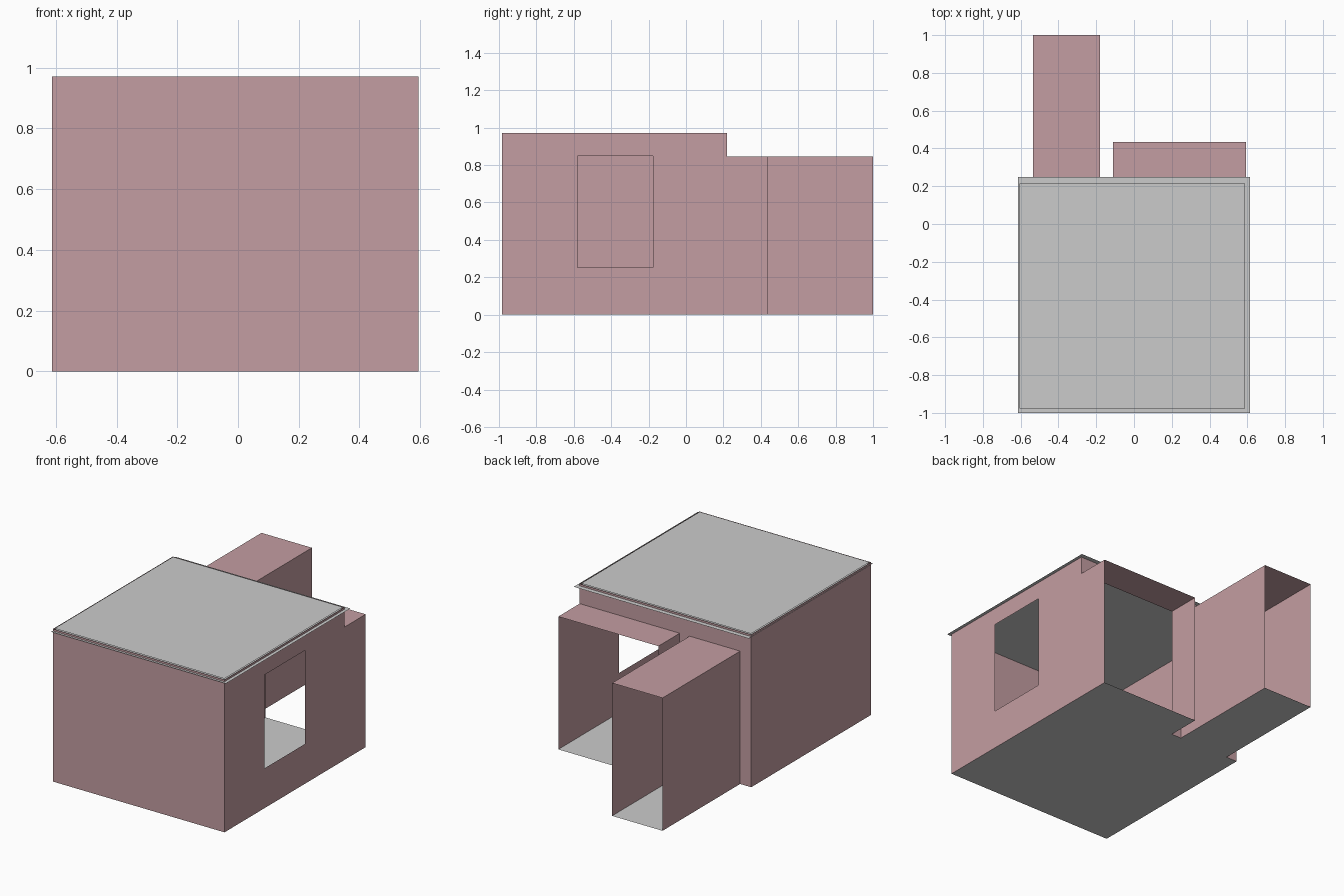
import bpy, bmesh
from mathutils import Vector

if "Cube" in bpy.data.objects:
    bpy.data.objects.remove(bpy.data.objects["Cube"])

pink = bpy.data.materials.new("pink_wall")
pink.diffuse_color = (0.55, 0.34, 0.36, 1)
pink.use_nodes = True
pink.node_tree.nodes["Principled BSDF"].inputs["Base Color"].default_value = pink.diffuse_color

X0, X1 = -0.613, 0.594      # room width
Y0, Y1 = -0.984, 0.22       # room depth
H, HP = 0.971, 0.845        # room and passage height
PX0, PX1, PY = -0.535, -0.18, 1.0    # long passage
QX0, QY = -0.11, 0.435               # porch


def rect(a0, b0, a1, b1):
    return [(a0, b0), (a1, b0), (a1, b1), (a0, b1)]


def panel(bm, axis, pos, facing, *loops):
    """Flat sheet across an axis; the first loop is the outline, others are holes."""
    edges = []
    for loop in loops:
        vs = []
        for p in loop:
            co = list(p)
            co.insert(axis, pos)
            vs.append(bm.verts.new(co))
        edges += [bm.edges.new((vs[i - 1], vs[i])) for i in range(len(vs))]
    n = Vector((0, 0, 0))
    n[axis] = facing
    res = bmesh.ops.triangle_fill(bm, edges=edges, use_beauty=True, normal=n)
    for f in [g for g in res["geom"] if isinstance(g, bmesh.types.BMFace)]:
        f.normal_update()
        if f.normal.dot(n) < 0:
            f.normal_flip()


def make(name, panels, mat=None):
    bm = bmesh.new()
    for p in panels:
        panel(bm, *p)
    bmesh.ops.remove_doubles(bm, verts=bm.verts, dist=1e-5)
    me = bpy.data.meshes.new(name)
    bm.to_mesh(me)
    bm.free()
    if mat:
        me.materials.append(mat)
    ob = bpy.data.objects.new(name, me)
    bpy.context.collection.objects.link(ob)


# Room walls: front, left, right with window (runs on along the porch), back with openings
right_outline = [(Y0, 0), (QY, 0), (QY, HP), (Y1, HP), (Y1, H), (Y0, H)]
back_outline = [(X0, 0), (PX0, 0), (PX0, HP), (PX1, HP), (PX1, 0), (QX0, 0),
                (QX0, HP), (X1, HP), (X1, H), (X0, H)]
make("room_walls", [
    (1, Y0, -1, rect(X0, 0, X1, H)),
    (0, X0, -1, rect(Y0, 0, Y1, H)),
    (0, X1, 1, right_outline, rect(-0.58, 0.253, -0.177, 0.848)),
    (1, Y1, 1, back_outline),
], pink)

# Long passage, open at its far end
make("passage", [
    (0, PX0, -1, rect(Y1, 0, PY, HP)),
    (0, PX1, 1, rect(Y1, 0, PY, HP)),
    (2, HP, 1, rect(PX0, Y1, PX1, PY)),
], pink)

# Short porch, open at the back
make("porch", [
    (0, QX0, -1, rect(Y1, 0, QY, HP)),
    (2, HP, 1, rect(QX0, Y1, X1, QY)),
], pink)

# One floor under room, passage and porch
make("floor", [(2, 0, 1, [
    (X0, Y0), (X1, Y0), (X1, QY), (QX0, QY), (QX0, Y1), (PX1, Y1),
    (PX1, PY), (PX0, PY), (PX0, Y1), (X0, Y1)])])

# Overhanging ceiling sheet and the roof sheet above it
make("ceiling", [(2, 0.958, 1, rect(-0.615, -1.0, 0.615, 0.25))])
make("roof", [(2, 0.973, 1, rect(-0.607, -0.977, 0.588, 0.214))])
